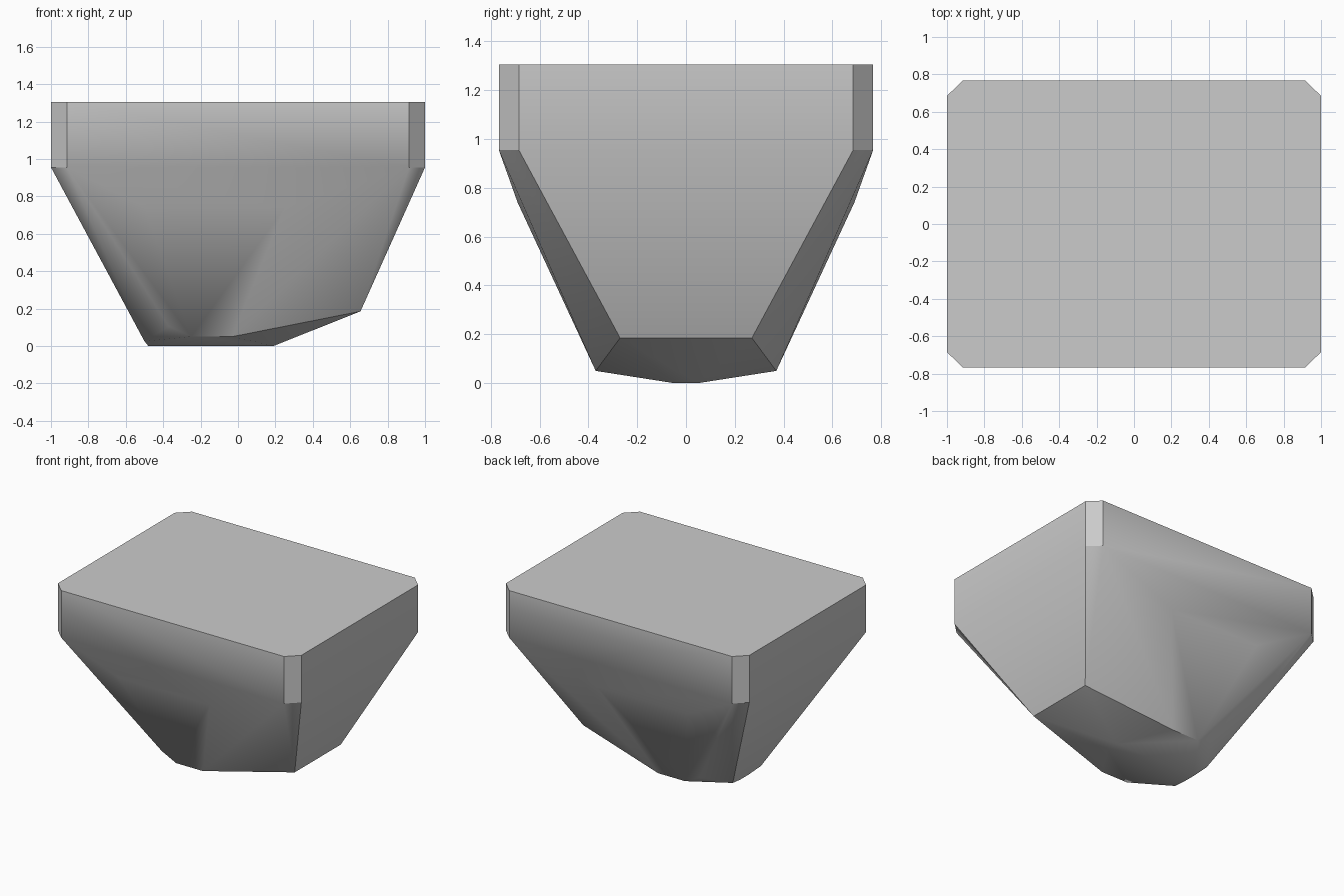
import bpy
import bmesh
import math

# Remove the default cube
cube = bpy.data.objects.get("Cube")
if cube:
    bpy.data.objects.remove(cube, do_unlink=True)

# Single stone colour
stone = bpy.data.materials.new("light_grey_stone")
stone.use_nodes = True
GREY = (0.6, 0.6, 0.6, 1.0)
stone.diffuse_color = GREY
stone.node_tree.nodes["Principled BSDF"].inputs["Base Color"].default_value = GREY

TOP, RIM = 1.305, 0.955

# Half outline (y > 0), mirrored across y
half = []
for z in (TOP, RIM):                       # chamfered slab
    for side in (-1, 1):
        half += [(side, 0.685, z), (side * 0.915, 0.767, z)]
half += [(-0.5, 0.69, 0.74), (0.25, 0.69, 0.74)]            # bulge of the long faces
half += [(0.655, 0.27, 0.185)]                              # foot of the right end
half += [(-0.03, 0.37, 0.05), (-0.25, 0.37, 0.05)]          # lower edge of the long faces
half += [(-0.37, 0.365, 0.105), (-0.41, 0.36, 0.155)]       # rounded lower left corner
half += [(-0.5, 0.165, 0.025)]                              # foot of the left end
half += [(-0.48, 0.05, 0.0), (0.19, 0.05, 0.0)]             # flat underside

# Skin the tapering block around the outline points
bm = bmesh.new()
for x, y, z in half:
    for mirror in (-1, 1):
        bm.verts.new((x, y * mirror, z))
hull = bmesh.ops.convex_hull(bm, input=bm.verts[:])
loose = {g for g in hull["geom_interior"] + hull["geom_unused"]
         if isinstance(g, bmesh.types.BMVert)}
bmesh.ops.delete(bm, geom=list(loose), context="VERTS")
bmesh.ops.dissolve_limit(bm, angle_limit=math.radians(1),
                         verts=bm.verts[:], edges=bm.edges[:])
bmesh.ops.recalc_face_normals(bm, faces=bm.faces[:])

mesh = bpy.data.meshes.new("tapered_rock_block")
bm.to_mesh(mesh)
bm.free()
mesh.materials.append(stone)
block = bpy.data.objects.new("tapered_rock_block", mesh)
bpy.context.collection.objects.link(block)

# Smooth the gentle bends, keep the corners crisp
bpy.ops.object.select_all(action="DESELECT")
block.select_set(True)
bpy.context.view_layer.objects.active = block
bpy.ops.object.shade_smooth_by_angle(angle=math.radians(30))
